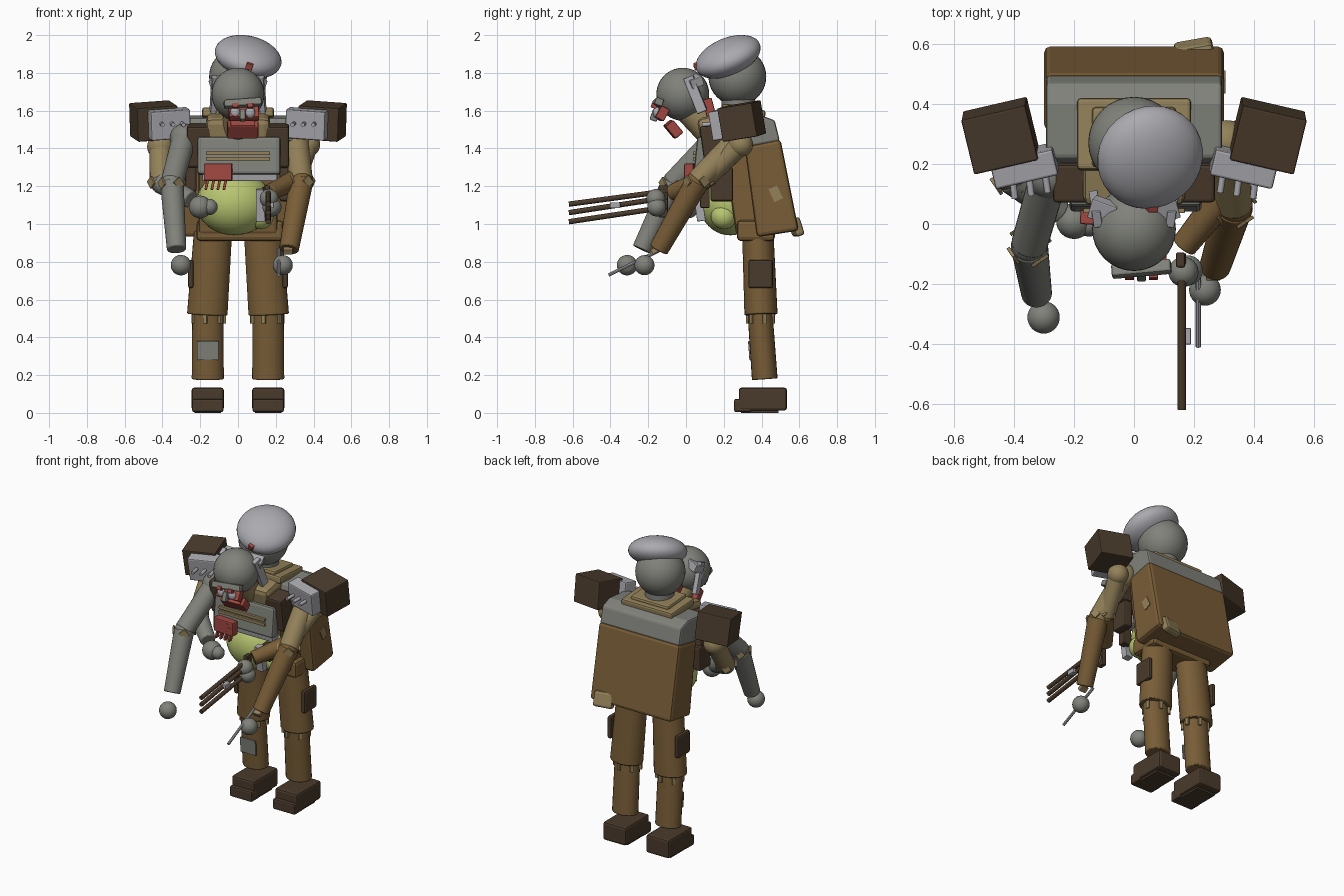
import bpy, bmesh, math
from mathutils import Vector


def material(name, rgb):
    m = bpy.data.materials.new(name)
    m.diffuse_color = (*rgb, 1)
    return m


GRAY = material("stone gray", (0.215, 0.222, 0.195))
LIGHT = material("light gray", (0.40, 0.40, 0.43))
BROWN = material("leather brown", (0.19, 0.11, 0.038))
DARK = material("dark brown", (0.068, 0.043, 0.025))
TAN = material("khaki tan", (0.29, 0.218, 0.10))
RED = material("dull red", (0.36, 0.065, 0.053))
GREEN = material("pale green", (0.48, 0.56, 0.165))


def finish(name, bm, mat, loc=(0, 0, 0), rot=(0, 0, 0), bevel=0, smooth=True):
    bmesh.ops.recalc_face_normals(bm, faces=bm.faces)
    me = bpy.data.meshes.new(name)
    bm.to_mesh(me)
    bm.free()
    me.materials.append(mat)
    ob = bpy.data.objects.new(name, me)
    bpy.context.collection.objects.link(ob)
    ob.location = loc
    ob.rotation_euler = [math.radians(a) for a in rot]
    if bevel:
        b = ob.modifiers.new("edge", "BEVEL")
        b.width, b.segments = bevel, 2
    if smooth:
        bpy.context.view_layer.objects.active = ob
        bpy.ops.object.select_all(action='DESELECT')
        ob.select_set(True)
        bpy.ops.object.shade_smooth_by_angle(angle=math.radians(35))
    return ob


def box(name, c, size, mat, rot=(0, 0, 0), bevel=0.008):
    bm = bmesh.new()
    bmesh.ops.create_cube(bm, size=1)
    bmesh.ops.scale(bm, vec=size, verts=bm.verts)
    return finish(name, bm, mat, c, rot, bevel, False)


def ball(name, c, r, mat, rot=(0, 0, 0)):
    bm = bmesh.new()
    bmesh.ops.create_uvsphere(bm, u_segments=32, v_segments=20, radius=1)
    bmesh.ops.scale(bm, vec=r if isinstance(r, tuple) else (r, r, r), verts=bm.verts)
    return finish(name, bm, mat, c, rot)


def limb(name, a, b, r1, r2, mat, bevel=0.006, widen=1, sides=24):
    # tapered cylinder from a to b
    a, b = Vector(a), Vector(b)
    bm = bmesh.new()
    bmesh.ops.create_cone(bm, cap_ends=True, segments=sides, radius1=r1, radius2=r2,
                          depth=(b - a).length)
    q = (b - a).to_track_quat('Z', 'Y')
    bmesh.ops.rotate(bm, matrix=q.to_matrix(), verts=bm.verts)
    bmesh.ops.scale(bm, vec=(widen, 1, 1), verts=bm.verts)
    return finish(name, bm, mat, (a + b) / 2, bevel=bevel)


def profile(name, pts, half, mat, bevel):
    # side outline (y, z) extruded across x
    bm = bmesh.new()
    f = bm.faces.new([bm.verts.new((-half, y, z)) for y, z in pts])
    ext = bmesh.ops.extrude_face_region(bm, geom=[f])
    vs = [v for v in ext["geom"] if isinstance(v, bmesh.types.BMVert)]
    bmesh.ops.translate(bm, vec=(2 * half, 0, 0), verts=vs)
    return finish(name, bm, mat, bevel=bevel, smooth=False)


# Legs, boots, pouches and knee straps
for s, side in ((-1, "left"), (1, "right")):
    x = 0.155 * s
    limb(side + "_thigh", (x + 0.005 * s, 0.397, 0.52), (x - 0.02 * s, 0.38, 0.96), 0.088, 0.083, BROWN, widen=1.22)
    limb(side + "_shin", (x + 0.005 * s, 0.417, 0.178), (x + 0.005 * s, 0.392, 0.53), 0.068, 0.066, BROWN, widen=1.25)
    box(side + "_boot", (x + 0.005 * s, 0.407, 0.073), (0.17, 0.255, 0.122), DARK, bevel=0.014)
    box(side + "_boot_toe", (x + 0.005 * s, 0.30, 0.039), (0.165, 0.09, 0.07), DARK, bevel=0.01)
    box(side + "_boot_sole", (x + 0.005 * s, 0.39, 0.008), (0.14, 0.2, 0.016), DARK, bevel=0.002)
    box(side + "_thigh_pouch", (0.25 * s, 0.395, 0.735), (0.03, 0.13, 0.15), DARK, bevel=0.012)
    for k in range(6):
        t = math.pi / 3 * k + 0.3
        box(side + "_knee_strap", (x + 0.083 * math.cos(t), 0.395 + 0.066 * math.sin(t), 0.5),
            (0.022, 0.022, 0.055), TAN, (0, 0, math.degrees(t)), 0.003)
box("shin_patch", (-0.16, 0.338, 0.33), (0.115, 0.012, 0.1), GRAY, (4, 0, 0), 0.003)

# Torso
box("pelvis", (0.01, 0.37, 0.965), (0.46, 0.2, 0.11), BROWN, bevel=0.02)
box("torso_core", (0, 0.31, 1.2), (0.42, 0.16, 0.5), BROWN, (8, 0, 0), 0.02)
box("upper_chest", (0, 0.15, 1.415), (0.54, 0.13, 0.22), DARK, (8, 0, 0), 0.012)
box("chest_plate", (0.005, 0.085, 1.36), (0.44, 0.07, 0.2), GRAY, (-6, 0, 0), 0.015)
box("chest_plate_lower", (0.01, 0.095, 1.28), (0.4, 0.07, 0.1), LIGHT, (8, 0, 0), 0.008)
for z in (1.345, 1.375):
    box("chest_strap", (0.0, 0.046, z), (0.34, 0.02, 0.02), TAN, bevel=0.003)
box("collar", (0, 0.2, 1.5), (0.34, 0.26, 0.17), TAN, (12, 0, 0), 0.03)
ball("belly", (-0.02, 0.235, 1.11), (0.2, 0.165, 0.17), GREEN)
ball("belly_lump", (0.12, 0.2, 1.04), 0.068, GREEN)
box("belly_clasp", (0.12, 0.07, 1.1), (0.05, 0.045, 0.17), LIGHT, (8, 0, 0), 0.004)
box("belly_clasp_back", (0.155, 0.1, 1.14), (0.06, 0.05, 0.11), DARK, bevel=0.006)
box("right_side_pouch", (0.25, 0.19, 1.21), (0.06, 0.12, 0.18), DARK, bevel=0.012)
box("left_side_pouch", (-0.25, 0.19, 1.25), (0.06, 0.12, 0.16), DARK, bevel=0.012)

# Red chest device with prongs
box("chest_device", (-0.105, 0.02, 1.275), (0.15, 0.05, 0.09), RED, (0, 0, -4), 0.006)
for i in range(4):
    box("device_prong", (-0.165 + 0.032 * i, 0.02, 1.21), (0.014, 0.03, 0.06), RED, (0, 12, 0), 0.003)
for i in range(3):
    box("device_stripe", (-0.06, -0.006, 1.25 + 0.025 * i), (0.05, 0.006, 0.01), RED, bevel=0)

# Backpack
profile("backpack", [(0.31, 1.41), (0.50, 1.45), (0.597, 0.965), (0.375, 0.93)], 0.3, BROWN, 0.02)
profile("backpack_lid", [(0.19, 1.44), (0.22, 1.56), (0.40, 1.575), (0.47, 1.548), (0.497, 1.44), (0.31, 1.405)],
        0.294, GRAY, 0.012)
box("lid_cushion", (0, 0.30, 1.585), (0.38, 0.24, 0.05), TAN, (-4, 0, 0), 0.012)
box("lid_cushion_top", (0, 0.29, 1.61), (0.28, 0.2, 0.04), TAN, (-4, 0, 0), 0.012)
box("backpack_bottom_pouch", (0.2, 0.582, 0.985), (0.13, 0.05, 0.1), TAN, (18, 0, 10), 0.015)
box("backpack_patch", (0.302, 0.475, 1.16), (0.006, 0.05, 0.075), TAN, (25, 0, 0), 0)

# Shoulder crates and bolted brackets
for s, side in ((-1, "left"), (1, "right")):
    box(side + "_shoulder_crate", (0.446 * s, 0.295, 1.545), (0.22, 0.19, 0.18), DARK, (9, 4 * s, -13 * s), 0.006)
    box(side + "_bracket", (0.365 * s, 0.195, 1.53), (0.215, 0.09, 0.155), LIGHT, (9, 4 * s, -13 * s), 0.008)
    for i in range(3):
        px = (0.30 + 0.055 * i) * s
        limb(side + "_bolt", (px, 0.19, 1.535), (px - 0.012 * s, 0.105 - 0.01 * i, 1.525), 0.011, 0.011, LIGHT, 0, sides=12)


def arm(name, sh, el, wr, hand, rad, up, low):
    # shoulder ball, two limb segments, elbow strap chips and ball hand
    ball(name + "_shoulder", sh, rad * 1.18, up)
    limb(name + "_upper", sh, el, rad, rad * 0.95, up)
    limb(name + "_forearm", el, wr, rad * 0.98, rad * 0.8, low)
    ball(name + "_elbow", el, rad * 0.92, low)
    for k in range(4):
        t = math.pi / 2 * k + 0.6
        box(name + "_elbow_strap", (el[0] + rad * math.cos(t), el[1] + rad * math.sin(t), el[2]),
            (0.012, 0.045, 0.05), TAN, (40, 0, math.degrees(t)), 0.002)
    ball(name + "_hand", hand[:3], hand[3], GRAY)


# Four arms
arm("right_outer_arm", (0.31, 0.27, 1.44), (0.335, 0.06, 1.225), (0.27, -0.145, 0.865), (0.237, -0.22, 0.782, 0.053), 0.065, TAN, BROWN)
arm("left_outer_arm", (-0.285, 0.16, 1.455), (-0.35, -0.07, 1.215), (-0.325, -0.235, 0.865), (-0.302, -0.312, 0.782, 0.054), 0.064, GRAY, GRAY)
arm("right_inner_arm", (0.37, 0.29, 1.42), (0.305, 0.1, 1.235), (0.165, -0.075, 1.165), (0.165, -0.16, 1.135, 0.05), 0.055, TAN, BROWN)
arm("left_inner_arm", (-0.41, 0.28, 1.41), (-0.41, 0.16, 1.22), (-0.25, 0.04, 1.13), (-0.2, 0.01, 1.09, 0.06), 0.06, TAN, GRAY)
box("right_cuff", (0.265, -0.165, 0.86), (0.05, 0.04, 0.03), TAN, (30, 0, 0), 0.004)
ball("right_inner_palm", (0.18, -0.155, 1.09), 0.05, GRAY)
ball("left_inner_thumb", (-0.15, 0.0, 1.09), 0.042, GRAY)

# Held blade and triple rods
limb("blade", (0.215, -0.13, 0.865), (0.215, -0.41, 0.73), 0.009, 0.009, LIGHT, 0, sides=8)
for z0, z1, x in ((1.175, 1.105, 0.16), (1.14, 1.06, 0.16), (1.09, 1.012, 0.16)):
    limb("held_rod", (x, -0.1, z0), (x, -0.62, z1), 0.014, 0.014, DARK, 0, sides=12)
box("rod_grip", (0.155, -0.12, 1.12), (0.03, 0.05, 0.17), DARK, bevel=0.006)
box("rod_clip", (0.175, -0.375, 1.1), (0.03, 0.055, 0.03), LIGHT, bevel=0.003)

# Rear head with soft cap
limb("rear_neck", (0, 0.28, 1.55), (0, 0.275, 1.7), 0.09, 0.09, GRAY)
ball("rear_head", (0.0, 0.272, 1.78), 0.153, GRAY)
ball("cap", (0.054, 0.223, 1.885), (0.18, 0.182, 0.094), LIGHT, (22, 14, 0))
box("cap_badge", (0.06, 0.055, 1.835), (0.035, 0.025, 0.035), RED, (20, 20, 0), 0.004)
box("rear_jaw", (0.03, 0.125, 1.61), (0.15, 0.05, 0.11), RED, (15, 0, 0), 0.006)

# Front head with side plates, brow and jaw
limb("front_neck", (0, 0.0, 1.62), (0, 0.17, 1.46), 0.075, 0.09, TAN)
ball("front_head", (0.0, -0.017, 1.687), 0.14, GRAY)
for s in (-1, 1):
    box("head_side_plate", (0.128 * s, 0.05, 1.685), (0.03, 0.055, 0.2), LIGHT, (22, 0, -8 * s), 0.004)
    box("head_side_wing", (0.1 * s, 0.045, 1.755), (0.09, 0.07, 0.05), LIGHT, (22, 10 * s, 20 * s), 0.004)
box("brow", (0.025, -0.15, 1.64), (0.2, 0.045, 0.04), GRAY, (-20, -4, 5), 0.008)
box("face_frame", (0.03, -0.13, 1.585), (0.16, 0.05, 0.07), RED, (-30, 0, 5), 0.006)
for x in (-0.015, 0.065):
    ball("eye", (x, -0.155, 1.59), (0.026, 0.02, 0.03), LIGHT)
    box("brow_stud", (x, -0.17, 1.625), (0.03, 0.03, 0.025), RED, (-20, 0, 0), 0.003)
box("nose", (0.025, -0.165, 1.575), (0.03, 0.04, 0.06), GRAY, (-20, 0, 0), 0.006)
box("jaw", (0.025, -0.065, 1.50), (0.165, 0.055, 0.085), RED, (40, 0, 3), 0.008)
box("jaw_lip", (0.025, -0.09, 1.525), (0.13, 0.05, 0.03), RED, (40, 0, 3), 0.005)
